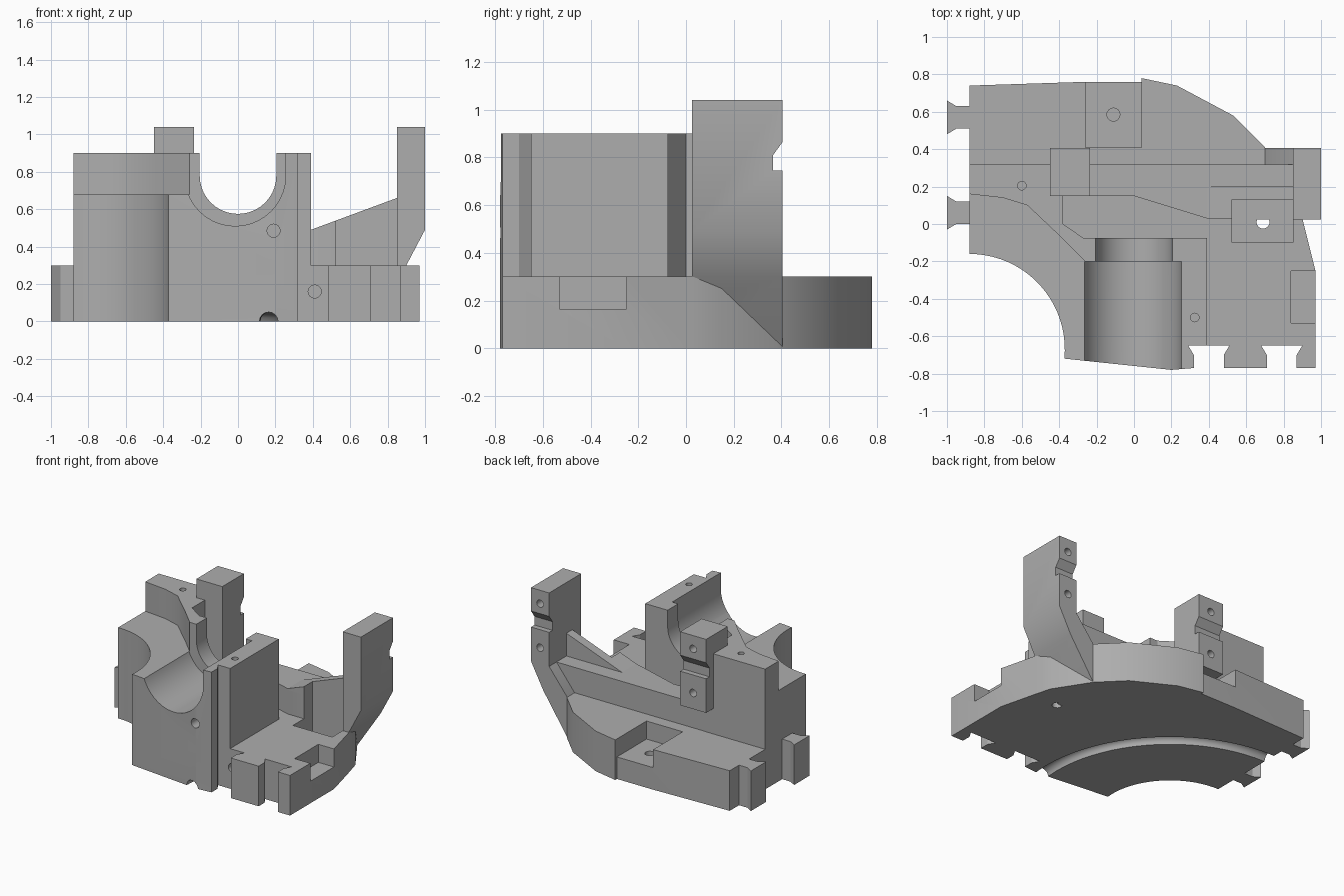
import bpy, bmesh, math
from math import sin, cos, radians, pi

if "Cube" in bpy.data.objects:
    bpy.data.objects.remove(bpy.data.objects["Cube"], do_unlink=True)

grey = bpy.data.materials.new("machined grey")
grey.use_nodes = True
grey.diffuse_color = (0.42, 0.42, 0.42, 1)
grey.node_tree.nodes["Principled BSDF"].inputs["Base Color"].default_value = (0.42, 0.42, 0.42, 1)


def place(axis, a, b, d):
    """Map a 2D profile point and a depth along the axis to 3D."""
    return {"x": (d, a, b), "y": (a, d, b), "z": (a, b, d)}[axis]


def prism(name, points, axis, lo, hi):
    bm = bmesh.new()
    face = bm.faces.new([bm.verts.new(place(axis, a, b, lo)) for a, b in points])
    out = bmesh.ops.extrude_face_region(bm, geom=[face])
    move = place(axis, 0, 0, hi - lo)
    bmesh.ops.translate(bm, vec=move, verts=[v for v in out["geom"] if isinstance(v, bmesh.types.BMVert)])
    bmesh.ops.recalc_face_normals(bm, faces=bm.faces)
    mesh = bpy.data.meshes.new(name)
    bm.to_mesh(mesh)
    bm.free()
    obj = bpy.data.objects.new(name, mesh)
    mesh.materials.append(grey)
    bpy.context.collection.objects.link(obj)
    return obj


def rect(a0, a1, b0, b1):
    return [(a0, b0), (a1, b0), (a1, b1), (a0, b1)]


def arc(cx, cy, r, start, end, n=20):
    angles = [radians(start + (end - start) * i / n) for i in range(n + 1)]
    return [(cx + r * cos(t), cy + r * sin(t)) for t in angles]


def hole(axis, a, b, lo, hi, r=0.035):
    return prism("hole_cutter", arc(a, b, r, 0, 337.5, 15), axis, lo, hi)


def cut(obj, *cutters):
    for c in cutters:
        mod = obj.modifiers.new("cut", "BOOLEAN")
        mod.operation, mod.solver, mod.object = "DIFFERENCE", "EXACT", c
        bpy.context.view_layer.objects.active = obj
        bpy.ops.object.modifier_apply(modifier=mod.name)
        bpy.data.objects.remove(c, do_unlink=True)


def finish(obj):
    bpy.ops.object.select_all(action="DESELECT")
    obj.select_set(True)
    bpy.context.view_layer.objects.active = obj
    bpy.ops.object.shade_smooth_by_angle(angle=radians(28))


def tab(y):
    """Flared locking tab on the right-hand side, lower edge last."""
    return [(-0.88, y - 0.06), (-0.95, y - 0.06), (-1, y - 0.09),
            (-1, y + 0.09), (-0.95, y + 0.06), (-0.88, y + 0.06)]


def slot(x):
    """Dovetail slot opening on the front edge."""
    return [(x - 0.08, -0.77), (x - 0.08, -0.7), (x - 0.11, -0.65),
            (x + 0.11, -0.65), (x + 0.08, -0.7), (x + 0.08, -0.77)]


def niche():
    return prism("niche_cutter", rect(0.525, 0.85, -0.1, 0.13), "z", 0.165, 0.8)


# Base plate with concave corner, front slots and side tabs
bore = arc(-0.88, -0.67, 0.51, 90, -5.6)
outline = bore + [(0.2, -0.78)] + slot(0.4) + slot(0.79)
outline += [(0.97, -0.77), (0.97, -0.25), (0.9, 0.03), (0.867, 0.15), (0.72, 0.38), (0.7, 0.41),
            (0.53, 0.58), (0.23, 0.74), (0.04, 0.78), (0.04, 0.76), (-0.26, 0.76), (-0.88, 0.74)]
outline += tab(0.57)[::-1] + tab(0.06)[::-1]
base = prism("base_plate", outline, "z", 0, 0.3)
cut(base, niche(),
    prism("side_pocket_cutter", rect(0.84, 1.1, -0.53, -0.25), "z", 0.165, 0.4),
    prism("rear_pocket_cutter", rect(-0.26, 0.04, 0.41, 0.9), "z", 0.165, 0.4),
    hole("z", 0.69, 0.01, -0.1, 0.3), hole("z", -0.11, 0.585, 0.06, 0.3),
    hole("y", 0.41, 0.16, -0.7, -0.55))

# Curved groove under the base, concentric with the concave corner
bpy.ops.mesh.primitive_torus_add(location=(-0.88, -0.67, 0), major_radius=1.05, minor_radius=0.05,
                                 major_segments=80, minor_segments=16)
cut(base, bpy.context.object)
finish(base)

# Main block with stepped trough and lowered curved shelf
block_outline = bore + [(0.2, -0.78)] + slot(0.4)[:3]
block_outline += [(0.39, -0.65), (0.39, -0.075), (-0.27, -0.075), (-0.38, 0), (-0.38, 0.32), (-0.88, 0.32)]
block = prism("main_block", block_outline, "z", 0.3, 0.9)


def trough(x, r, lo, hi):
    profile = arc(x, 0.78, r, 180, 360) + [(x + r, 1), (x - r, 1)]
    return prism("trough_cutter", profile, "y", lo, hi)


shelf = [(-1, 0.16), (-0.88, 0.16), (-0.7, 0.14), (-0.57, 0.1), (-0.38, -0.08),
         (-0.26, -0.2), (-0.26, -0.9), (-1, -0.9)]
cut(block, trough(-0.015, 0.27, -0.9, -0.2), trough(0, 0.205, -0.3, 0),
    prism("shelf_cutter", shelf, "z", 0.68, 1),
    hole("z", -0.6, 0.205, 0.8, 1, 0.023), hole("z", 0.325, -0.5, 0.8, 1, 0.023),
    hole("y", 0.19, 0.485, -0.9, -0.66))
finish(block)

# Ledge joining the block to the arm, and its sloping gusset
ledge = prism("rear_ledge", [(-0.4, 0.318), (-0.4, 0.15), (0, 0.15), (0.39, 0.03),
                             (0.86, 0.03), (0.86, 0.318)], "z", 0.29, 0.49)
gusset = prism("gusset", [(0.39, 0.48), (0.39, 0.49), (0.86, 0.664), (0.86, 0.48)], "y", 0.03, 0.2)
for part in (ledge, gusset):
    cut(part, niche())
    finish(part)


# Upright supports with a notch and two bolt holes in the back
def notch(x0, x1):
    return prism("notch_cutter", [(0.45, 0.745), (0.365, 0.745), (0.365, 0.81),
                                  (0.405, 0.865), (0.45, 0.865)], "x", x0, x1)


arm = prism("left_arm", [(1, 0.49), (1, 1.04), (0.85, 1.04), (0.85, 0.49), (0.7, 0.3),
                         (0.6, 0), (0.7, 0), (0.9, 0.3)], "y", 0.025, 0.405)
cut(arm, niche(), notch(0.8, 1.1))
post = prism("rear_post", rect(-0.45, -0.235, 0.49, 1.04), "y", 0.15, 0.405)
cut(post, notch(-0.5, -0.2))
for part, x in ((arm, 0.925), (post, -0.342)):
    cut(part, hole("y", x, 0.94, 0.3, 0.5, 0.028), hole("y", x, 0.61, 0.3, 0.5, 0.028))
    finish(part)
